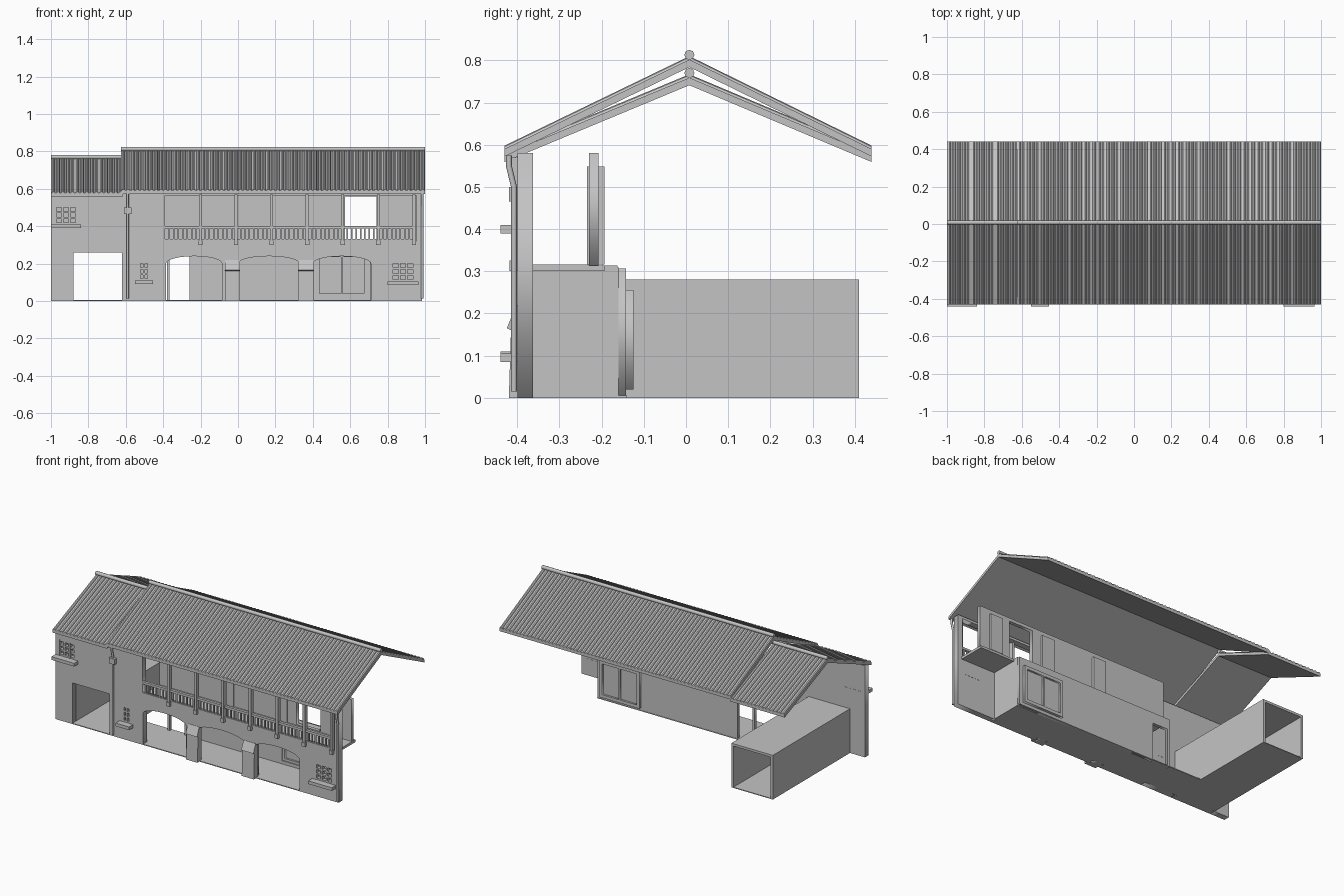
import bpy, bmesh, math

cube = bpy.data.objects.get("Cube")
if cube:
    bpy.data.objects.remove(cube)

grey = bpy.data.materials.new("plain_grey")
grey.use_nodes = True
grey.diffuse_color = (0.55, 0.55, 0.55, 1)
grey.node_tree.nodes["Principled BSDF"].inputs["Base Color"].default_value = grey.diffuse_color


def add(name, mesh):
    ob = bpy.data.objects.new(name, mesh)
    bpy.context.collection.objects.link(ob)
    mesh.materials.clear()
    mesh.materials.append(grey)
    return ob


def finish(name, bm):
    bmesh.ops.recalc_face_normals(bm, faces=bm.faces)
    mesh = bpy.data.meshes.new(name)
    bm.to_mesh(mesh)
    bm.free()
    return add(name, mesh)


def boxes(name, *spans):
    """Each span is (x0, x1, y0, y1, z0, z1)."""
    bm = bmesh.new()
    for x0, x1, y0, y1, z0, z1 in spans:
        for v in bmesh.ops.create_cube(bm, size=1)["verts"]:
            v.co = ((x0 + x1) / 2 + v.co.x * (x1 - x0),
                    (y0 + y1) / 2 + v.co.y * (y1 - y0),
                    (z0 + z1) / 2 + v.co.z * (z1 - z0))
    return finish(name, bm)


def from_curve(name, curve, place=lambda co: co):
    temp = bpy.data.objects.new(name, curve)
    bpy.context.collection.objects.link(temp)
    bpy.context.view_layer.update()
    graph = bpy.context.evaluated_depsgraph_get()
    mesh = bpy.data.meshes.new_from_object(temp.evaluated_get(graph))
    bpy.data.objects.remove(temp)
    for v in mesh.vertices:
        v.co = place(v.co.copy())
    return add(name, mesh)


def panel(name, loops, y0, y1):
    """Upright wall from an (x, z) outline followed by its holes."""
    curve = bpy.data.curves.new(name, "CURVE")
    curve.dimensions = "2D"
    curve.fill_mode = "BOTH"
    curve.extrude = (y1 - y0) / 2
    for loop in loops:
        s = curve.splines.new("POLY")
        s.points.add(len(loop) - 1)
        for p, (x, z) in zip(s.points, loop):
            p.co = (x, z, 0, 1)
        s.use_cyclic_u = True
    return from_curve(name, curve, lambda c: (c.x, (y0 + y1) / 2 - c.z, c.y))


def pipe(name, path, radius):
    curve = bpy.data.curves.new(name, "CURVE")
    curve.dimensions = "3D"
    curve.bevel_depth = radius
    curve.bevel_resolution = 2
    curve.use_fill_caps = True
    s = curve.splines.new("POLY")
    s.points.add(len(path) - 1)
    for p, co in zip(s.points, path):
        p.co = (*co, 1)
    return from_curve(name, curve)


def rect(x0, x1, z0, z1):
    return [(x0, z0), (x1, z0), (x1, z1), (x0, z1)]


def arch(x0, x1, spring=0.2, top=0.24, n=12):
    pts = [(x0, 0)]
    for i in range(n + 1):
        a = math.pi * i / n
        pts.append(((x0 + x1) / 2 - (x1 - x0) / 2 * math.cos(a),
                    spring + (top - spring) * math.sin(a)))
    return pts + [(x1, 0)]


# Front wall with gateway, arches, gallery opening and small windows
windows = {"upper_window": (-0.98, -0.86, 0.41, 0.51, 3, 3),
           "narrow_window": (-0.53, -0.475, 0.11, 0.21, 2, 3),
           "lower_window": (0.82, 0.945, 0.105, 0.21, 3, 3)}
outline = [(-1, 0), (-0.88, 0), (-0.88, 0.26), (-0.62, 0.26), (-0.62, 0)]
for x0, x1 in ((-0.385, -0.085), (0.0, 0.33), (0.4, 0.71)):
    outline += arch(x0, x1)
outline += [(0.985, 0), (0.985, 0.58), (-1, 0.58)]
holes = [rect(*w[:4]) for w in windows.values()]
panel("front_wall", [outline, rect(-0.39, 0.955, 0.32, 0.565)] + holes, -0.4, -0.363)

# Window panes, glazing bars and sills
for name, (x0, x1, z0, z1, cols, rows) in windows.items():
    b = 0.005
    bars = [(x0, x1, -0.375, -0.364, z0, z1)]
    for i in range(cols + 1):
        x = x0 + b + (x1 - x0 - 2 * b) * i / cols
        bars.append((x - b, x + b, -0.4, -0.375, z0, z1))
    for i in range(rows + 1):
        z = z0 + b + (z1 - z0 - 2 * b) * i / rows
        bars.append((x0, x1, -0.398, -0.375, z - b, z + b))
    boxes(name, *bars)
    boxes(name + "_sill", (x0 - 0.02, x1 + 0.02, -0.44, -0.39, z0 - 0.02, z0))

# Buttresses with sloping caps
for x0, x1 in ((-0.07, 0.01), (0.32, 0.405)):
    bm = bmesh.new()
    side = [(-0.38, 0), (-0.42, 0), (-0.415, 0.16), (-0.425, 0.165), (-0.402, 0.22), (-0.38, 0.22)]
    face = bm.faces.new([bm.verts.new((x0, y, z)) for y, z in side])
    ext = bmesh.ops.extrude_face_region(bm, geom=[face])["geom"]
    bmesh.ops.translate(bm, vec=(x1 - x0, 0, 0),
                        verts=[g for g in ext if isinstance(g, bmesh.types.BMVert)])
    finish("buttress", bm)

# Ground floor room behind the arches
boxes("room_floor", (-0.61, 0.72, -0.4, -0.14, 0, 0.005))
boxes("room_end_wall", (0.705, 0.72, -0.363, -0.16, 0, 0.31))
panel("room_back_wall", [[(-0.38, 0), (-0.365, 0), (-0.365, 0.24), (-0.26, 0.24), (-0.26, 0),
                          (0.72, 0), (0.72, 0.307), (-0.38, 0.307)],
                         rect(0.42, 0.69, 0.025, 0.25)], -0.162, -0.142)
panel("garden_window_frame", [rect(0.415, 0.695, 0.02, 0.255), rect(0.435, 0.55, 0.04, 0.235),
                              rect(0.56, 0.675, 0.04, 0.235)], -0.155, -0.125)
boxes("garden_window_pane", (0.42, 0.69, -0.143, -0.137, 0.03, 0.25))

# Gallery floor, back wall and doors
boxes("gallery_floor", (-0.39, 0.96, -0.363, -0.23, 0.3, 0.316),
      (-0.38, 0.72, -0.23, -0.162, 0.3, 0.314), (0.72, 0.96, -0.23, -0.193, 0.3, 0.314))
panel("gallery_back_wall", [rect(-0.39, 0.955, 0.314, 0.58), rect(0.572, 0.74, 0.32, 0.56)],
      -0.23, -0.207)
for x in (0.045, 0.42, 0.8):
    boxes("gallery_door", (x, x + 0.088, -0.235, -0.193, 0.316, 0.548))

# Gallery posts and railing
posts = [-0.2 + 0.19 * i for i in range(7)]
for x in posts:
    boxes("gallery_post", (x - 0.008, x + 0.008, -0.412, -0.385, 0.31, 0.57),
          (x - 0.011, x + 0.011, -0.418, -0.385, 0.3, 0.325))
for x0, x1 in zip([-0.39] + posts[:-1], posts):
    n = 8
    rails = [(x0, x1, -0.405, -0.388, 0.388, 0.402), (x0, x1, -0.403, -0.39, 0.32, 0.332)]
    for i in range(1, n):
        x = x0 + (x1 - x0) * i / n
        rails.append((x - 0.004, x + 0.004, -0.4, -0.392, 0.33, 0.39))
    boxes("gallery_railing", *rails)

# Passage running back from the gateway, open at both ends
boxes("passage", (-0.895, -0.605, -0.4, 0.41, 0, 0.005),
      (-0.895, -0.88, -0.363, 0.41, 0, 0.28), (-0.62, -0.605, -0.363, 0.41, 0, 0.28),
      (-0.88, -0.62, -0.363, 0.41, 0.265, 0.28))


# Roofs: sloping slabs, rows of round tiles and a ridge cap
def roof(name, x0, x1, ridge, eave, thick=0.018, pitch=0.025, radius=0.009):
    slab, tiles = bmesh.new(), bmesh.new()
    for edge_y in (-0.43, 0.44):
        ends = ((edge_y, eave), (0.008, ridge))
        for v in bmesh.ops.create_cube(slab, size=1)["verts"]:
            y, z = ends[v.co.y > 0]
            v.co = (x0 if v.co.x < 0 else x1, y, z if v.co.z > 0 else z - thick)
        count = round((x1 - x0) / pitch)
        for i in range(count):
            x = x0 + (x1 - x0) * (i + 0.5) / count
            rows = []
            for y, z in ends:
                rows.append([tiles.verts.new((x - radius * math.cos(math.pi * k / 4), y,
                                              z - 0.001 + radius * math.sin(math.pi * k / 4)))
                             for k in range(5)])
            a, b = rows
            for k in range(4):
                tiles.faces.new((a[k], a[k + 1], b[k + 1], b[k]))
            tiles.faces.new(a)
            tiles.faces.new(b)
            tiles.faces.new((a[0], a[4], b[4], b[0]))
    finish(name + "_slab", slab)
    finish(name + "_tiles", tiles)
    pipe(name + "_ridge_cap", [(x0, 0.008, ridge + 0.011), (x1, 0.008, ridge + 0.011)], 0.012)


roof("main_roof", -0.625, 1.0, 0.802, 0.59)
roof("side_roof", -1.0, -0.615, 0.759, 0.577)

# Drainpipes with hoppers
for x in (-0.59, 0.985):
    pipe("drainpipe", [(x, -0.408, 0.015), (x, -0.408, 0.5), (x, -0.42, 0.55), (x, -0.42, 0.575)], 0.007)
boxes("drain_hopper", (-0.61, -0.57, -0.42, -0.4, 0.465, 0.5))
